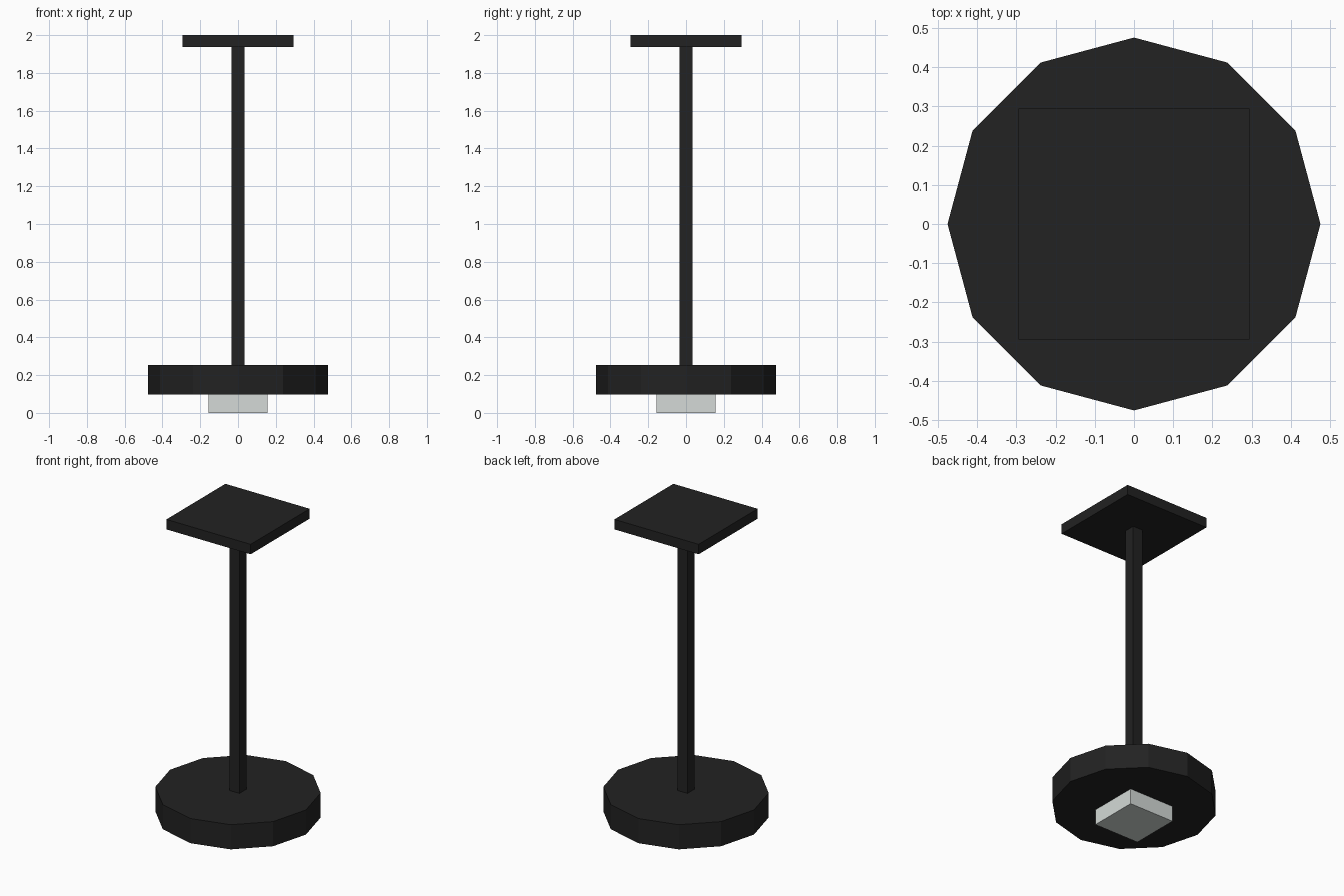
import bpy
import math

if "Cube" in bpy.data.objects:
    bpy.data.objects.remove(bpy.data.objects["Cube"])


def material(name, color):
    m = bpy.data.materials.new(name)
    m.diffuse_color = (*color, 1.0)
    m.use_nodes = True
    m.node_tree.nodes["Principled BSDF"].inputs["Base Color"].default_value = m.diffuse_color
    return m


black = material("black_metal", (0.016, 0.016, 0.016))
glass = material("pale_glass", (0.66, 0.70, 0.68))


def finish(name, mat):
    obj = bpy.context.object
    obj.name = name
    obj.data.materials.append(mat)
    return obj


def box(name, half, z0, z1, mat):
    bpy.ops.mesh.primitive_cube_add(size=1, location=(0, 0, (z0 + z1) / 2))
    bpy.context.object.scale = (2 * half, 2 * half, z1 - z0)
    bpy.ops.object.transform_apply(location=False, rotation=False, scale=True)
    return finish(name, mat)


# Square plate fixed to the ceiling
box("ceiling_plate", 0.295, 1.937, 2.0, black)

# Square hanging rod
box("rod", 0.035, 0.254, 1.937, black)

# Twelve-sided shade
bpy.ops.mesh.primitive_cylinder_add(vertices=12, radius=0.476, depth=0.156,
                                    location=(0, 0, 0.176))
finish("shade", black)

# Light block under the shade
box("bulb", 0.157, 0.0, 0.098, glass)
